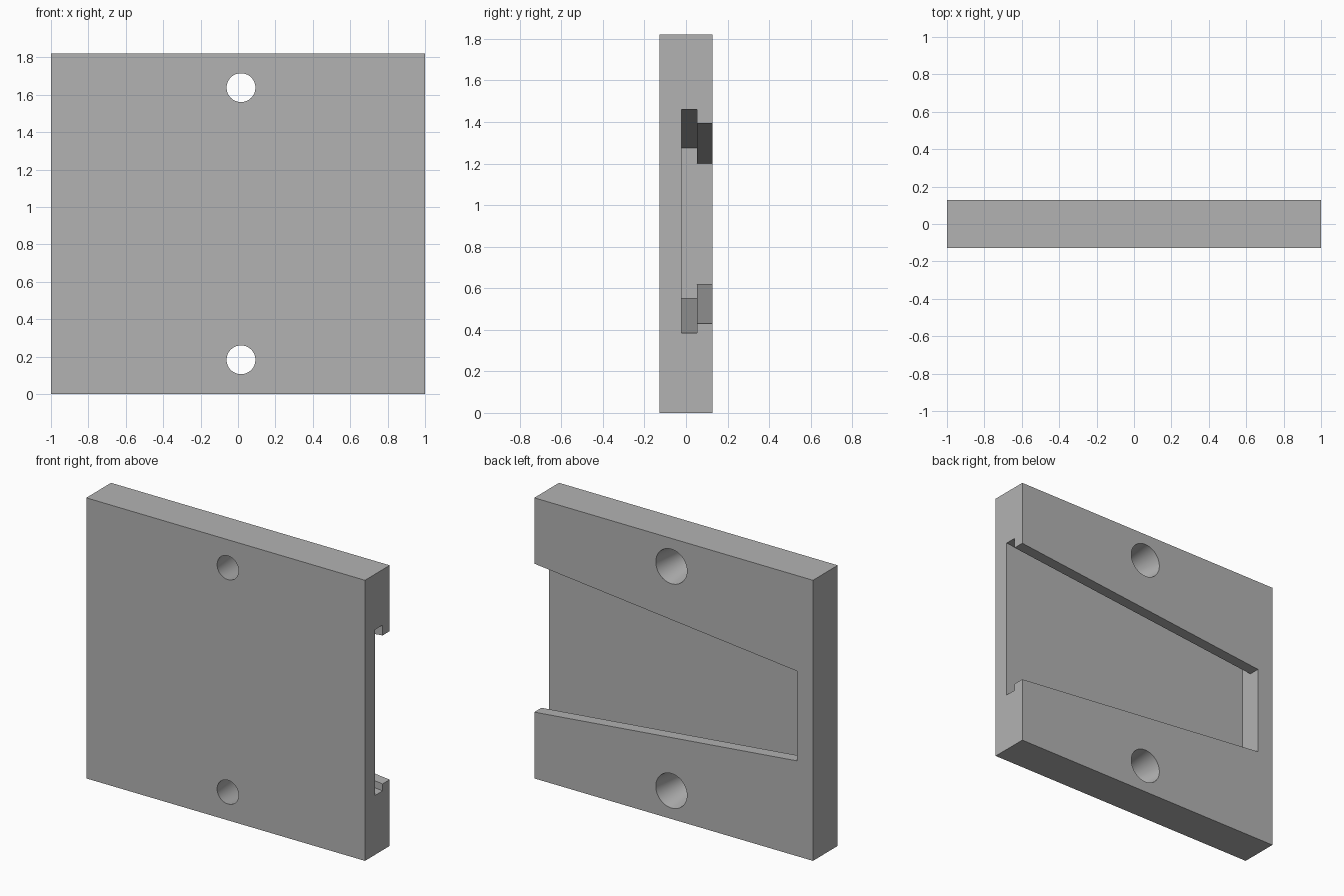
import bpy, bmesh
from math import radians
from mathutils import Matrix

default = bpy.data.objects.get("Cube")
if default:
    bpy.data.objects.remove(default, do_unlink=True)

HEIGHT, HALF_DEPTH = 1.82, 0.127
SLOT_END, SLOT_FLOOR, LIP = -0.885, -0.022, 0.054

grey = bpy.data.materials.new("plain grey")
grey.use_nodes = True
colour = (0.45, 0.45, 0.45, 1)
grey.diffuse_color = colour
grey.node_tree.nodes["Principled BSDF"].inputs["Base Color"].default_value = colour


def make_object(name, bm):
    bmesh.ops.recalc_face_normals(bm, faces=bm.faces)
    mesh = bpy.data.meshes.new(name)
    bm.to_mesh(mesh)
    bm.free()
    mesh.materials.append(grey)
    obj = bpy.data.objects.new(name, mesh)
    bpy.context.collection.objects.link(obj)
    return obj


def slot_section(x):
    """Stepped slot outline at x; the sides taper towards the closed end."""
    t = (x - SLOT_END) / (1 - SLOT_END)
    mix = lambda closed, opened: closed + (opened - closed) * t
    deep_low, deep_high = mix(0.55, 0.385), mix(1.275, 1.46)
    low, high = mix(0.618, 0.43), mix(1.2, 1.393)
    back = HALF_DEPTH + 0.1
    return [(x, SLOT_FLOOR, deep_low), (x, LIP, deep_low), (x, LIP, low), (x, back, low),
            (x, back, high), (x, LIP, high), (x, LIP, deep_high), (x, SLOT_FLOOR, deep_high)]


# Plate
bm = bmesh.new()
bmesh.ops.create_cube(bm, size=1, matrix=Matrix.Translation((0, 0, HEIGHT / 2))
                      @ Matrix.Diagonal((2, 2 * HALF_DEPTH, HEIGHT, 1)))
plate = make_object("mounting_plate", bm)

# Tapered undercut slot, running out through the left edge
bm = bmesh.new()
ends = [[bm.verts.new(p) for p in slot_section(x)] for x in (SLOT_END, 1.1)]
for ring in ends:
    bm.faces.new(ring)
for i in range(8):
    j = (i + 1) % 8
    bm.faces.new((ends[0][i], ends[0][j], ends[1][j], ends[1][i]))
cutters = [make_object("slot_cutter", bm)]

# Screw holes, widening towards the back
FRONT_R, BACK_R, EXTRA = 0.077, 0.112, 0.05
flare = (BACK_R - FRONT_R) / (2 * HALF_DEPTH) * EXTRA
for name, z in (("lower_hole_cutter", 0.183), ("upper_hole_cutter", 1.638)):
    bm = bmesh.new()
    bmesh.ops.create_cone(bm, cap_ends=True, segments=64,
                          radius1=BACK_R + flare, radius2=FRONT_R - flare,
                          depth=2 * (HALF_DEPTH + EXTRA),
                          matrix=Matrix.Translation((0.016, 0, z)) @ Matrix.Rotation(radians(90), 4, "X"))
    cutters.append(make_object(name, bm))

# Cut the slot and holes
bpy.ops.object.select_all(action="DESELECT")
bpy.context.view_layer.objects.active = plate
plate.select_set(True)
for cutter in cutters:
    cut = plate.modifiers.new(cutter.name, "BOOLEAN")
    cut.operation, cut.solver, cut.object = "DIFFERENCE", "EXACT", cutter
    bpy.ops.object.modifier_apply(modifier=cut.name)
    bpy.data.objects.remove(cutter, do_unlink=True)

bpy.ops.object.shade_smooth_by_angle(angle=radians(30))
